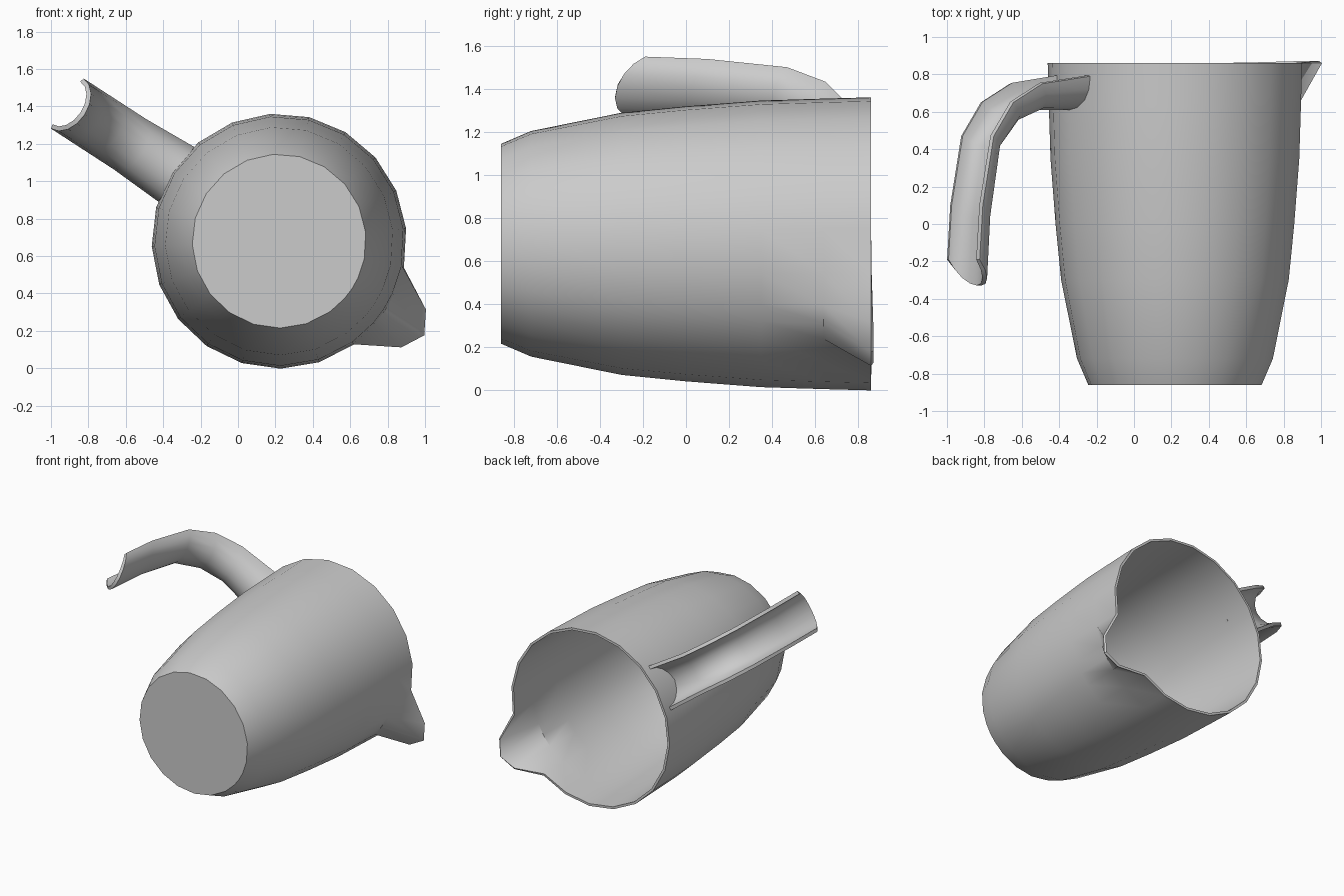
import bpy, bmesh, math
from mathutils import Vector

cube = bpy.data.objects.get("Cube")
if cube:
    bpy.data.objects.remove(cube, do_unlink=True)

grey = bpy.data.materials.new("grey")
grey.use_nodes = True
grey.diffuse_color = (0.6, 0.6, 0.6, 1)
grey.node_tree.nodes["Principled BSDF"].inputs["Base Color"].default_value = (0.6, 0.6, 0.6, 1)

# The jug lies along y; spout and handle are opposite each other on a tilted line
CENTRE = Vector((0.22, 0, 0.68))
SPOUT = math.radians(-33)
OUT = Vector((-math.cos(SPOUT), 0, -math.sin(SPOUT)))   # towards the handle
ACROSS = Vector((-math.sin(SPOUT), 0, math.cos(SPOUT)))  # across the handle
ALONG = Vector((0, 1, 0))


def shell(name, rings, closed, cap, thickness):
    """Skin rings of points, thicken them inward and shade."""
    bm = bmesh.new()
    rows = [[bm.verts.new(p) for p in ring] for ring in rings]
    n = len(rows[0])
    for a, b in zip(rows, rows[1:]):
        for i in range(n if closed else n - 1):
            j = (i + 1) % n
            bm.faces.new((a[i], a[j], b[j], b[i]))
    if cap:
        bm.faces.new(rows[0][::-1])
    mesh = bpy.data.meshes.new(name)
    bm.to_mesh(mesh)
    bm.free()
    obj = bpy.data.objects.new(name, mesh)
    bpy.context.collection.objects.link(obj)
    mesh.materials.append(grey)
    mod = obj.modifiers.new("thickness", 'SOLIDIFY')
    mod.thickness = thickness
    mod.offset = -1
    bpy.ops.object.select_all(action='DESELECT')
    obj.select_set(True)
    bpy.context.view_layer.objects.active = obj
    bpy.ops.object.modifier_apply(modifier=mod.name)
    bpy.ops.object.shade_smooth_by_angle(angle=math.radians(35))
    return obj


# Jug body: (y, radius) profile, with the rim pulled out into a spout
profile = [(-0.86, 0.465), (-0.72, 0.525), (-0.3, 0.61), (0, 0.64),
           (0.35, 0.667), (0.64, 0.676), (0.86, 0.682)]
lip = {0: 0.925, 8: 0.866, -8: 0.866}
angles = [0, 8] + [21 + 318 / 18 * i for i in range(19)] + [-8]
angles.reverse()
rings = []
for y, r in profile:
    ring = []
    for a in angles:
        radius = lip.get(a, r) if y == profile[-1][0] else r
        turn = SPOUT + math.radians(a)
        ring.append(CENTRE + Vector((radius * math.cos(turn), y, radius * math.sin(turn))))
    rings.append(ring)
shell("jug_body", rings, True, True, 0.018)

# Handle: an outward-facing channel; each row is (edge out, edge y, floor out, floor y)
path = [(1.35, -0.19, 1.24, -0.33), (1.33, 0.1, 1.22, 0.02), (1.26, 0.47, 1.16, 0.4),
        (1.135, 0.65, 1.03, 0.55), (0.95, 0.75, 0.87, 0.61), (0.655, 0.79, 0.655, 0.61)]
rings = []
for k, (eu, ey, fu, fy) in enumerate(path):
    half = 0.175 if k == len(path) - 1 else 0.16
    ring = []
    for i in range(9):
        a = math.pi * i / 8
        depth = math.sin(a)
        ring.append(CENTRE + OUT * (eu + (fu - eu) * depth)
                    + ALONG * (ey + (fy - ey) * depth) + ACROSS * half * math.cos(a))
    rings.append(ring)
shell("handle", rings, False, False, 0.025)
